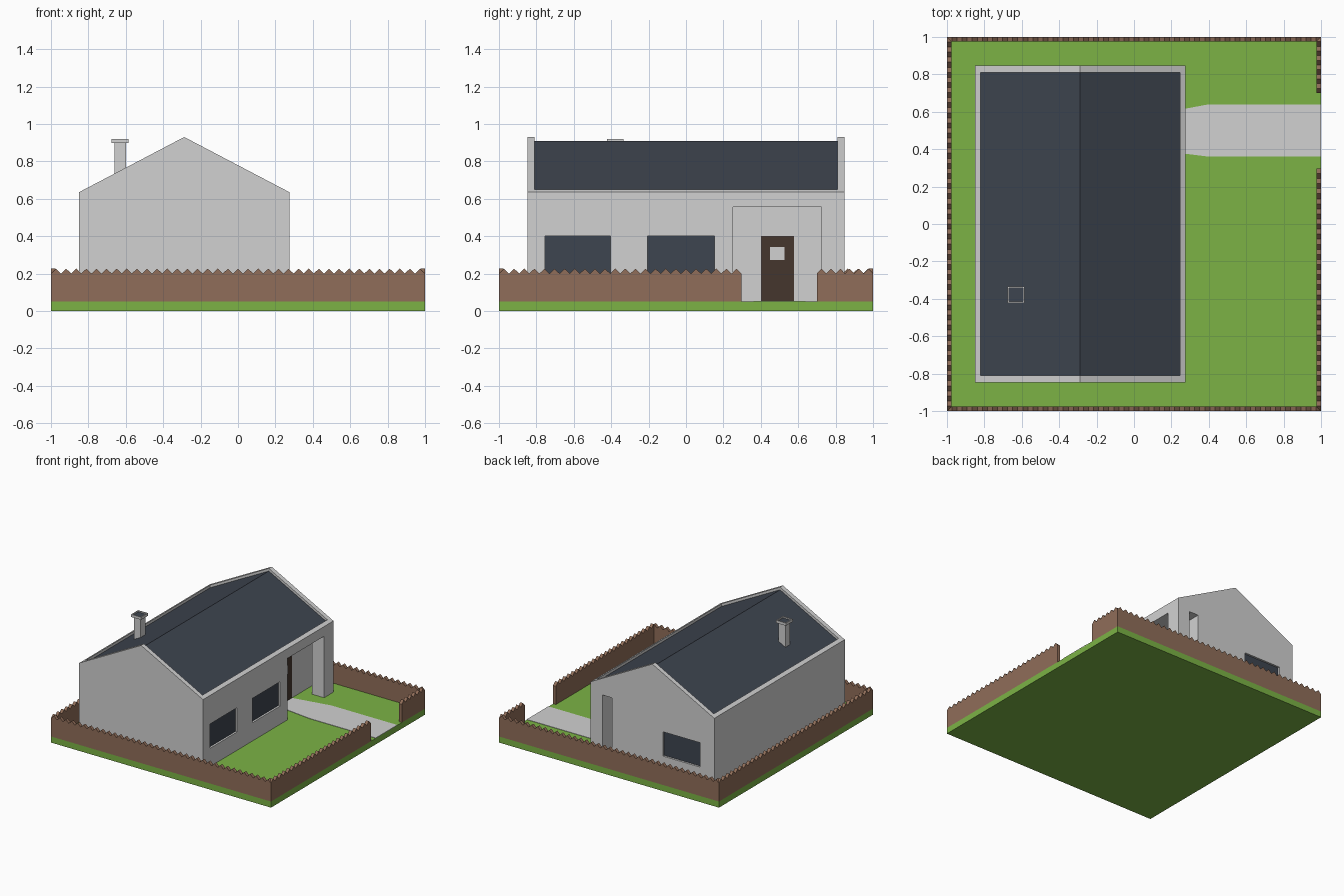
import bpy
import bmesh

if "Cube" in bpy.data.objects:
    bpy.data.objects.remove(bpy.data.objects["Cube"], do_unlink=True)


def material(name, rgb):
    m = bpy.data.materials.new(name)
    m.use_nodes = True
    m.diffuse_color = (*rgb, 1)
    m.node_tree.nodes["Principled BSDF"].inputs["Base Color"].default_value = (*rgb, 1)
    return m


PLASTER = material("light_plaster", (0.64, 0.64, 0.64))
GRASS = material("grass_green", (0.20, 0.45, 0.06))
WOOD = material("fence_brown", (0.28, 0.155, 0.10))
SLATE = material("slate_blue", (0.048, 0.059, 0.079))
DOOR = material("dark_door_brown", (0.058, 0.037, 0.027))


def prism(name, points, axis, lo, hi, mat=None):
    """Extrude a 2D outline along an axis; the outline uses the other two axes."""
    place = {"x": lambda a, b, t: (t, a, b),
             "y": lambda a, b, t: (a, t, b),
             "z": lambda a, b, t: (a, b, t)}[axis]
    bm = bmesh.new()
    ends = [[bm.verts.new(place(a, b, t)) for a, b in points] for t in (lo, hi)]
    for ring in ends:
        bm.faces.new(ring)
    n = len(points)
    for i in range(n):
        j = (i + 1) % n
        bm.faces.new((ends[0][i], ends[0][j], ends[1][j], ends[1][i]))
    bmesh.ops.recalc_face_normals(bm, faces=bm.faces)
    mesh = bpy.data.meshes.new(name)
    bm.to_mesh(mesh)
    bm.free()
    if mat:
        mesh.materials.append(mat)
    obj = bpy.data.objects.new(name, mesh)
    bpy.context.collection.objects.link(obj)
    return obj


def box(name, x, y, z, mat=None):
    return prism(name, [(x[0], y[0]), (x[1], y[0]), (x[1], y[1]), (x[0], y[1])],
                 "z", z[0], z[1], mat)


def cut(target, cutter):
    mod = target.modifiers.new("cut", "BOOLEAN")
    mod.operation = "DIFFERENCE"
    mod.solver = "EXACT"
    mod.object = cutter
    bpy.context.view_layer.objects.active = target
    bpy.ops.object.modifier_apply(modifier=mod.name)
    bpy.data.objects.remove(cutter, do_unlink=True)


# Plot
G = 0.05
box("lawn", (-1, 1), (-1, 1), (0, G), GRASS)
prism("garden_path", [(0.08, 0.40), (0.40, 0.36), (1, 0.36), (1, 0.64), (0.40, 0.64), (0.08, 0.58)],
      "z", G - 0.004, G + 0.003, PLASTER)

# House body: gabled prism
WEST, EAST, SOUTH, NORTH = -0.85, 0.275, -0.847, 0.847
RIDGE_X, RIDGE_Z, EAVE_Z = (WEST + EAST) / 2, 0.93, 0.635
SLOPE = (RIDGE_Z - EAVE_Z) / (EAST - RIDGE_X)


def roof_z(x, drop):
    return RIDGE_Z - SLOPE * abs(x - RIDGE_X) - drop


def chevron(bottom, top):
    xs = (WEST + 0.03, RIDGE_X, EAST - 0.03)
    return ([(x, roof_z(x, bottom)) for x in xs]
            + [(x, roof_z(x, top)) for x in reversed(xs)])


house = prism("house_walls", [(WEST, G), (EAST, G), (EAST, EAVE_Z), (RIDGE_X, RIDGE_Z), (WEST, EAVE_Z)],
              "y", SOUTH, NORTH, PLASTER)

# Sunken roof behind a parapet rim
cut(house, prism("roof_cutter", chevron(0.03, -0.1), "y", SOUTH + 0.037, NORTH - 0.037))
prism("roof", chevron(0.035, 0.022), "y", SOUTH + 0.037, NORTH - 0.037, SLATE)

# Corner porch, open to the side and the back, leaving a corner pillar
PORCH_X, PORCH_TOP = 0.08, 0.555
cut(house, box("porch_cutter", (PORCH_X, 0.4), (0.25, 0.725), (0, PORCH_TOP)))
cut(house, box("porch_back_cutter", (PORCH_X, 0.165), (0.7, 1), (0, PORCH_TOP)))

# Recessed windows
SILL, HEAD, DEEP = 0.2, 0.4, 0.02
for name, y0, y1 in (("side_window_front", -0.755, -0.403), ("side_window_rear", -0.205, 0.153)):
    cut(house, box("window_cutter", (EAST - DEEP, 0.4), (y0, y1), (SILL, HEAD)))
    box(name, (EAST - DEEP - 0.004, EAST - DEEP + 0.004), (y0, y1), (SILL, HEAD), SLATE)
x0, x1 = -0.72, -0.382
cut(house, box("window_cutter", (x0, x1), (NORTH - DEEP, 1), (SILL, HEAD)))
box("back_window", (x0, x1), (NORTH - DEEP - 0.004, NORTH - DEEP + 0.004), (SILL, HEAD), SLATE)

# Front door with a small pane
box("door", (PORCH_X - 0.004, PORCH_X + 0.005), (0.40, 0.577), (G, 0.4), DOOR)
box("door_pane", (PORCH_X, PORCH_X + 0.008), (0.45, 0.526), (0.272, 0.342), PLASTER)

# Chimney with an open cap
CX, CY = -0.63, -0.378


def around(r):
    return (CX - r, CX + r), (CY - r, CY + r)


box("chimney_shaft", *around(0.031), (0.66, 0.9), PLASTER)
cap = box("chimney_cap", *around(0.045), (0.898, 0.92), PLASTER)
cut(cap, box("cap_cutter", *around(0.037), (0.908, 1)))
box("chimney_opening", *around(0.037), (0.905, 0.91), SLATE)


# Picket fence with a zigzag top
def fence(name, axis, start, end, lo, hi):
    teeth = round((end - start) / 0.054)
    step = (end - start) / teeth
    outline = [(end, G), (start, G), (start, 0.2)]
    for i in range(teeth):
        outline += [(start + (i + 0.5) * step, 0.226), (start + (i + 1) * step, 0.2)]
    prism(name, outline, axis, lo, hi, WOOD)


T = 0.025
fence("front_fence", "y", -1, 1, -1, T - 1)
fence("back_fence", "y", -1, 1, 1 - T, 1)
fence("right_fence", "x", -1, 1, -1, T - 1)
fence("left_fence_long", "x", -1, 0.297, 1 - T, 1)
fence("left_fence_short", "x", 0.70, 1, 1 - T, 1)
